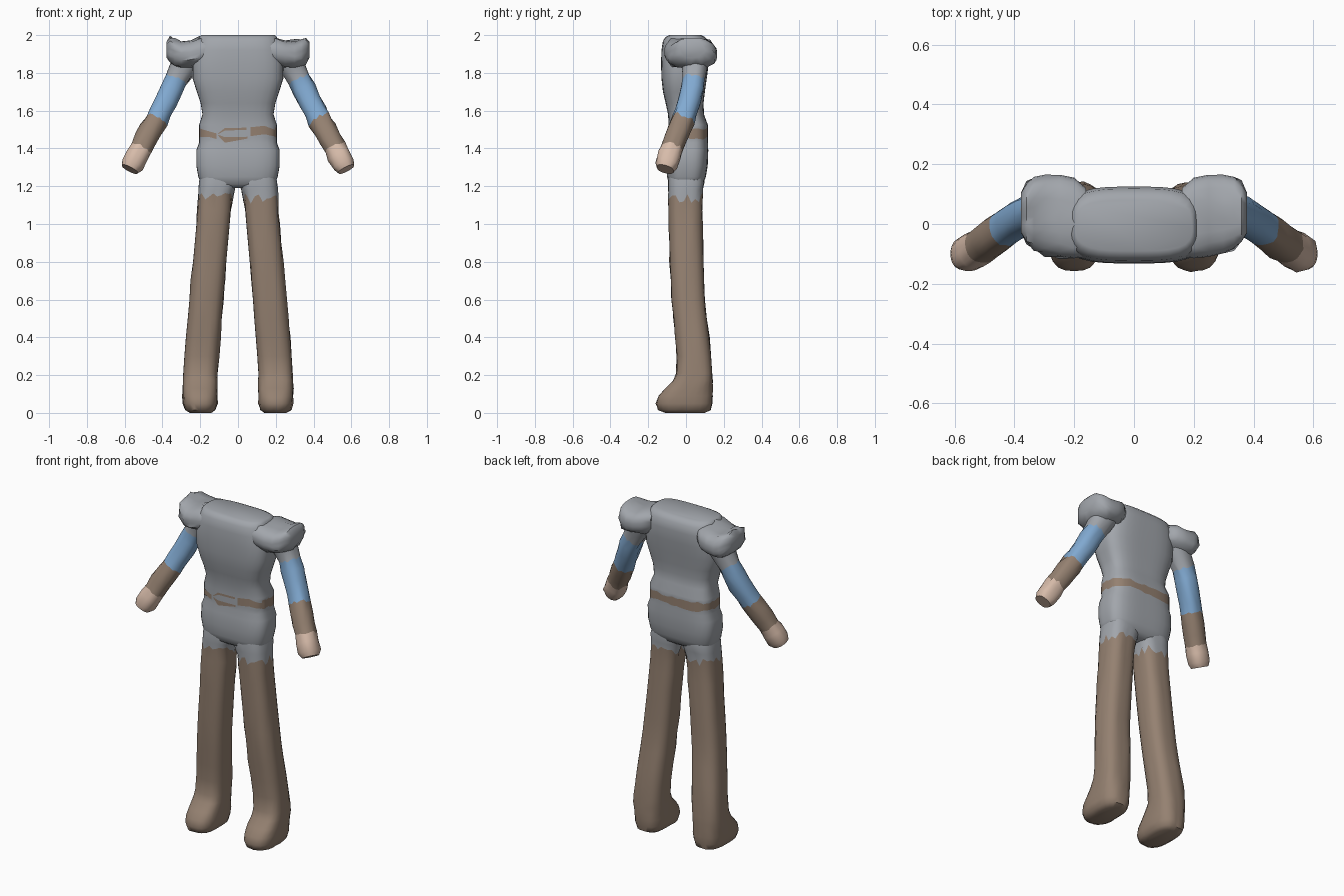
import bpy, bmesh, math, random
from mathutils import Vector

random.seed(4)
cube = bpy.data.objects.get("Cube")
if cube:
    bpy.data.objects.remove(cube)


def material(name, rgb):
    m = bpy.data.materials.new(name)
    m.use_nodes = True
    m.diffuse_color = (*rgb, 1)
    bsdf = m.node_tree.nodes["Principled BSDF"]
    bsdf.inputs["Base Color"].default_value = (*rgb, 1)
    bsdf.inputs["Roughness"].default_value = 0.9
    return m


GREY, BROWN, BLUE, SKIN = range(4)
MATS = [material("cloth_grey", (0.36, 0.38, 0.41)),
        material("leather_brown", (0.30, 0.22, 0.165)),
        material("sleeve_blue", (0.22, 0.40, 0.64)),
        material("skin", (0.68, 0.50, 0.40))]


def ring(center, u, v, power, sides):
    """Rounded-square outline spanned by the half axes u and v."""
    pts = []
    for i in range(sides):
        a = math.tau * (i + 0.5) / sides
        c, s = math.cos(a), math.sin(a)
        k = (abs(c) ** power + abs(s) ** power) ** (-1 / power)
        pts.append(center + u * (c * k) + v * (s * k))
    return pts


def finish(name, bm):
    bmesh.ops.recalc_face_normals(bm, faces=bm.faces)
    mesh = bpy.data.meshes.new(name)
    bm.to_mesh(mesh)
    bm.free()
    for m in MATS:
        mesh.materials.append(m)
    obj = bpy.data.objects.new(name, mesh)
    bpy.context.collection.objects.link(obj)
    bpy.ops.object.select_all(action="DESELECT")
    obj.select_set(True)
    bpy.context.view_layer.objects.active = obj
    bpy.ops.object.shade_smooth_by_angle(angle=math.radians(50))
    return obj


def loft(name, rings, colour, side=1, jagged=(), tooth=0.03, lumps=0.0):
    """Skin rings, mirrored by side; colour(row, centre) picks the material."""
    bm = bmesh.new()
    rows = []
    for r, pts in enumerate(rings):
        mid = sum(pts, Vector()) / len(pts)
        row = []
        for p in pts:
            p = p.copy()
            if lumps and 0 < r < len(rings) - 1 and random.random() < 0.12:
                p += (p - mid).normalized() * lumps
            if r in jagged:
                p.z += random.uniform(-tooth, tooth)
            row.append(bm.verts.new((p.x * side, p.y, p.z)))
        rows.append(row)
    n = len(rows[0])
    for r in range(len(rows) - 1):
        for i in range(n):
            j = (i + 1) % n
            f = bm.faces.new((rows[r][i], rows[r][j], rows[r + 1][j], rows[r + 1][i]))
            f.material_index = colour(r, f.calc_center_median())
    for r, row in ((0, rows[0]), (len(rows) - 2, rows[-1])):
        f = bm.faces.new(row)
        f.material_index = colour(r, f.calc_center_median())
    return finish(name, bm)


def level(z, x0, x1, y0, y1, power=3.0, sides=28):
    """Horizontal ring filling the given x and y ranges."""
    return ring(Vector(((x0 + x1) / 2, (y0 + y1) / 2, z)),
                Vector(((x1 - x0) / 2, 0, 0)), Vector((0, (y1 - y0) / 2, 0)), power, sides)


# Torso with the belt band around its sides and back
BELT_X, BELT_FRONT, BELT_BACK = 0.206, -0.092, 0.116
torso = [(1.19, .15, -.06, .06), (1.21, .195, -.09, .09), (1.25, .21, -.10, .105),
         (1.31, .221, -.105, .115), (1.39, .221, -.10, .118),
         (1.43, BELT_X, BELT_FRONT, BELT_BACK), (1.455, BELT_X, BELT_FRONT, BELT_BACK),
         (1.505, BELT_X, BELT_FRONT, BELT_BACK), (1.525, BELT_X, BELT_FRONT, BELT_BACK),
         (1.58, .188, -.095, .095), (1.64, .198, -.108, .093), (1.70, .218, -.122, .10),
         (1.77, .24, -.13, .11), (1.85, .24, -.132, .12), (1.92, .23, -.13, .125),
         (1.97, .215, -.122, .118), (1.99, .205, -.108, .10), (2.0, .195, -.09, .08)]
loft("torso", [level(z, -x, x, a, b, 3.5, 40) for z, x, a, b in torso],
     lambda r, c: BROWN if r == 6 and c.y > -0.055 else GREY, jagged=(6, 7), tooth=0.008)


# Torn belt pieces across the front
def belt_piece(name, spans):
    bm = bmesh.new()
    cols = []
    for (xa, la, ha), (xb, lb, hb) in zip(spans, spans[1:]):
        for k in range(7):
            t = k / 6
            x = xa + (xb - xa) * t
            flat = (1 - min(abs(x) / BELT_X, 0.995) ** 3.5) ** (1 / 3.5)
            mid, half = (BELT_FRONT + BELT_BACK) / 2, (BELT_BACK - BELT_FRONT) / 2
            y = mid - half * flat - 0.004
            cols.append([bm.verts.new((x, y, a + (b - a) * t)) for a, b in ((la, lb), (ha, hb))])
    for a, b in zip(cols, cols[1:]):
        f = bm.faces.new((a[0], b[0], b[1], a[1]))
        f.material_index = BROWN
    bmesh.ops.remove_doubles(bm, verts=bm.verts, dist=0.0005)
    obj = finish(name, bm)
    if obj.data.polygons[0].normal.y > 0:
        obj.data.flip_normals()


belt_piece("belt_right_end", [(-.204, 1.46, 1.505), (-.15, 1.46, 1.49), (-.115, 1.45, 1.48)])
belt_piece("belt_lower_strip", [(-.105, 1.468, 1.472), (-.07, 1.43, 1.46), (.05, 1.452, 1.462)])
belt_piece("belt_upper_strip", [(-.105, 1.475, 1.48), (-.07, 1.495, 1.508), (.045, 1.498, 1.51)])
belt_piece("belt_left_end", [(.065, 1.465, 1.512), (.14, 1.475, 1.52), (.204, 1.462, 1.495)])

# Leg rings from sole to hip: height, x range, y range
leg = [(0, .14, .255, -.11, .10), (.015, .12, .28, -.145, .13), (.05, .11, .29, -.157, .138),
       (.09, .109, .292, -.145, .14), (.13, .109, .293, -.11, .14), (.17, .109, .292, -.07, .14),
       (.21, .108, .29, -.05, .139), (.30, .102, .284, -.047, .133), (.40, .094, .276, -.056, .122),
       (.50, .086, .266, -.065, .11), (.60, .079, .257, -.074, .10), (.70, .07, .248, -.08, .096),
       (.80, .062, .238, -.085, .093), (.90, .053, .229, -.088, .09), (1.0, .044, .22, -.09, .087),
       (1.07, .038, .214, -.091, .086), (1.135, .03, .211, -.092, .087),
       (1.185, .016, .209, -.093, .09), (1.22, .004, .207, -.094, .094),
       (1.26, .004, .20, -.09, .09)]

# Arm path: centre, radius
arm = [((.26, .045, 1.89), .08), ((.295, .045, 1.82), .066), ((.325, .04, 1.765), .058),
       ((.35, .033, 1.715), .06), ((.38, .018, 1.65), .06), ((.41, 0, 1.595), .058),
       ((.432, -.015, 1.55), .058), ((.46, -.035, 1.50), .06), ((.49, -.058, 1.445), .059),
       ((.515, -.075, 1.40), .056), ((.535, -.088, 1.36), .06), ((.56, -.102, 1.315), .058),
       ((.573, -.11, 1.29), .046)]


def arm_rings():
    pts = [Vector(p) for p, _ in arm]
    out = []
    for i, (_, rad) in enumerate(arm):
        axis = (pts[min(i + 1, len(pts) - 1)] - pts[max(i - 1, 0)]).normalized()
        u = axis.cross(Vector((0, 1, 0))).normalized()
        out.append(ring(pts[i], u * rad, axis.cross(u) * rad, 2.4, 20))
    return out


# Shoulder puff rings going outward: x, y range, z range
puff = [(.16, -.11, .12, 1.86, 1.98), (.20, -.115, .155, 1.84, 1.985),
        (.25, -.11, .165, 1.83, 1.972), (.30, -.098, .165, 1.825, 1.967),
        (.335, -.082, .158, 1.835, 1.978), (.36, -.06, .135, 1.855, 1.985),
        (.378, -.03, .105, 1.88, 1.965)]


def puff_rings():
    return [ring(Vector((x, (a + b) / 2, (lo + hi) / 2)), Vector((0, (b - a) / 2, 0)),
                 Vector((0, 0, (hi - lo) / 2)), 2.8, 24) for x, a, b, lo, hi in puff]


def arm_colour(r, c):
    return GREY if r < 2 else BLUE if r < 6 else BROWN if r < 9 else SKIN


for side, word in ((1, "left"), (-1, "right")):
    loft(word + "_leg", [level(*s) for s in leg],
         lambda r, c: GREY if r >= 16 else BROWN, side, jagged=(16,), lumps=0.004)
    loft(word + "_arm", arm_rings(), arm_colour, side, jagged=(2, 6, 9), tooth=0.01, lumps=0.005)
    loft(word + "_shoulder_puff", puff_rings(), lambda r, c: GREY, side, lumps=0.012)
